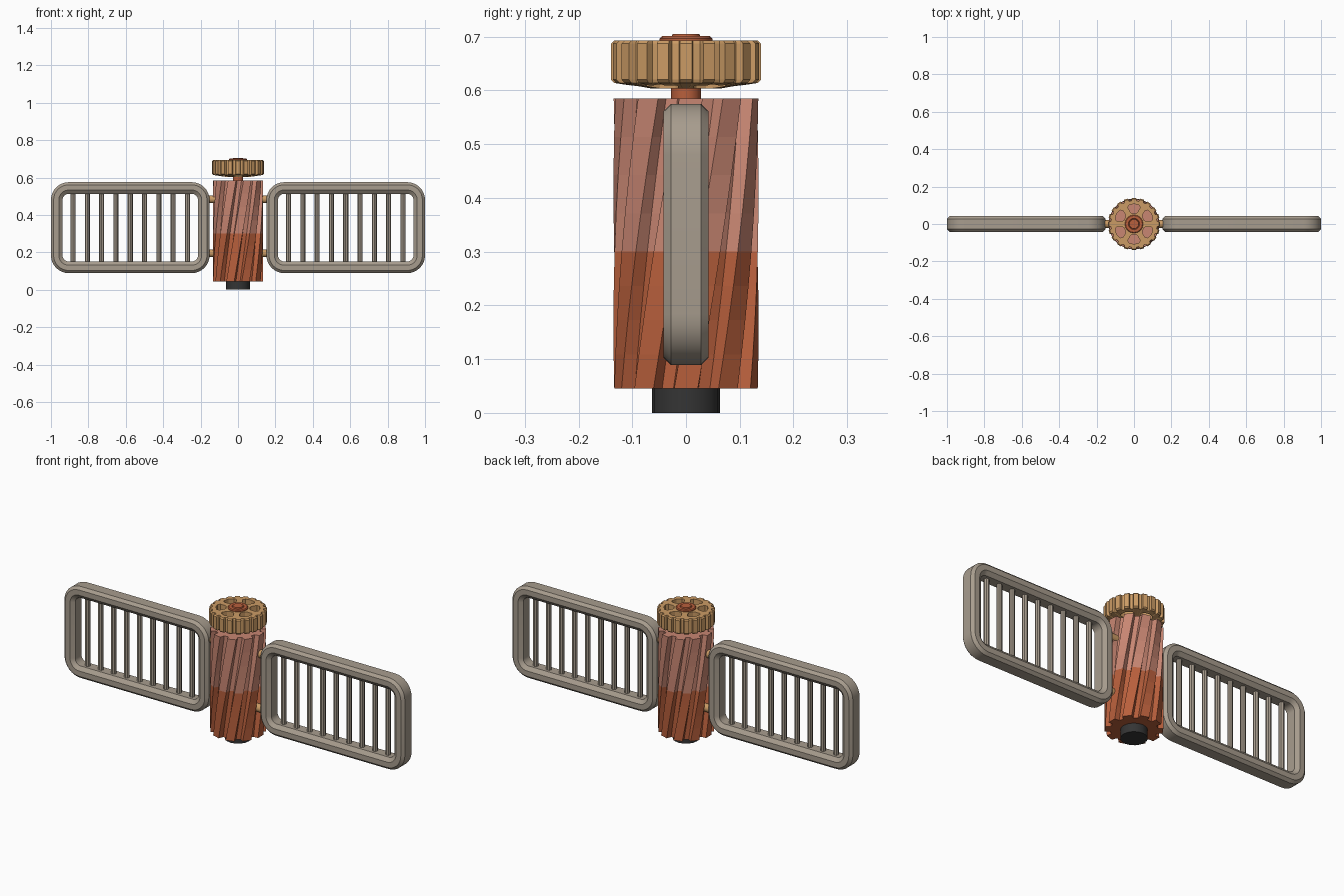
import bpy, bmesh, math
from mathutils import Matrix, Vector

if "Cube" in bpy.data.objects:
    bpy.data.objects.remove(bpy.data.objects["Cube"])


def material(name, rgb):
    m = bpy.data.materials.new(name)
    m.diffuse_color = (*rgb, 1)
    m.use_nodes = True
    m.node_tree.nodes["Principled BSDF"].inputs["Base Color"].default_value = m.diffuse_color
    return m


STONE = material("grey stone", (0.39, 0.335, 0.27))
RUST = material("rust red", (0.48, 0.115, 0.045))
PINK = material("dusty pink", (0.58, 0.24, 0.17))
TAN = material("tan", (0.60, 0.33, 0.13))
BLACK = material("black", (0.035, 0.035, 0.035))


def loft(name, rings, mats, loop=False):
    """Skin equal-length rings of points; cap the ends, or join last to first."""
    bm = bmesh.new()
    rows = [[bm.verts.new(p) for p in ring] for ring in rings]
    n = len(rows[0])
    for k in range(len(rows) if loop else len(rows) - 1):
        a, b = rows[k], rows[(k + 1) % len(rows)]
        for i in range(n):
            j = (i + 1) % n
            bm.faces.new((a[i], a[j], b[j], b[i]))
    if not loop:
        bm.faces.new(rows[0][::-1])
        bm.faces.new(rows[-1])
    bmesh.ops.recalc_face_normals(bm, faces=bm.faces)
    me = bpy.data.meshes.new(name)
    bm.to_mesh(me)
    bm.free()
    for m in mats:
        me.materials.append(m)
    ob = bpy.data.objects.new(name, me)
    bpy.context.collection.objects.link(ob)
    return ob


def smooth(ob, angle=32):
    bpy.ops.object.select_all(action='DESELECT')
    ob.select_set(True)
    bpy.context.view_layer.objects.active = ob
    bpy.ops.object.shade_smooth_by_angle(angle=math.radians(angle))


def polar(r, a, z):
    return (r * math.cos(a), r * math.sin(a), z)


def turned(name, profile, mat, sides=16):
    """Round part about z from (radius, height) pairs."""
    ob = loft(name, [[polar(r, math.tau * i / sides, z) for i in range(sides)]
                     for r, z in profile], [mat])
    smooth(ob)
    return ob


def gear_ring(teeth, r_out, r_in, z, turn=0.0, land=0.26, root=0.16):
    """One gear outline; land and root are tooth tip / valley half-widths in pitches."""
    pts = []
    for t in range(teeth):
        for off, r in ((-land, r_out), (land, r_out), (0.5 - root, r_in), (0.5 + root, r_in)):
            pts.append(polar(r, math.tau * (t + off) / teeth + turn, z))
    return pts


# Base plug and axle
turned("base_plug", [(0.063, 0), (0.063, 0.06)], BLACK)
turned("axle", [(0.028, 0.57), (0.028, 0.64)], RUST)

# Twisted, grooved body in two colours
heights = [0.045 + 0.255 * k / 4 for k in range(4)] + [0.3 + 0.285 * k / 4 for k in range(5)]
body = loft("twisted_body",
            [gear_ring(10, 0.135, 0.110, z, math.radians(40) * (z - 0.045) / 0.54)
             for z in heights], [RUST, PINK])
for f in body.data.polygons:
    f.material_index = 1 if f.center.z > 0.3 else 0

# Toothed wheel on top
wheel = loft("toothed_wheel",
             [gear_ring(20, 0.070, 0.068, 0.604), gear_ring(20, 0.134, 0.124, 0.614),
              gear_ring(20, 0.140, 0.126, 0.620), gear_ring(20, 0.140, 0.126, 0.687),
              gear_ring(20, 0.134, 0.124, 0.693)], [TAN])

# Six rounded windows cut through the wheel
outline = ((0.058, -10), (0.058, 10), (0.066, 17), (0.094, 21), (0.104, 15),
           (0.108, 0), (0.104, -15), (0.094, -21), (0.066, -17))
for k in range(6):
    a = math.radians(90 + 60 * k)
    cutter = loft("window_cutter",
                  [[polar(r, a + math.radians(d), z) for r, d in outline] for z in (0.55, 0.75)],
                  [TAN])
    cutter.hide_render = True
    mod = wheel.modifiers.new("window", 'BOOLEAN')
    mod.operation, mod.solver, mod.object = 'DIFFERENCE', 'EXACT', cutter
    bpy.context.view_layer.objects.active = wheel
    bpy.ops.object.modifier_apply(modifier=mod.name)
    bpy.data.objects.remove(cutter)

# Hub cap
turned("hub_cap", [(0.049, 0.68), (0.049, 0.697), (0.045, 0.701), (0.030, 0.701),
                   (0.027, 0.698), (0.025, 0.705)], RUST)


def rounded_rect(cx, cz, hx, hz, r, y, seg=8):
    pts = []
    for q, (sx, sz) in enumerate(((1, 1), (-1, 1), (-1, -1), (1, -1))):
        for i in range(seg + 1):
            a = math.pi / 2 * (q + i / seg)
            pts.append((cx + sx * (hx - r) + r * math.cos(a), y,
                        cz + sz * (hz - r) + r * math.sin(a)))
    return pts


# Frame cross-section: (inset from outer edge, y)
section = [(0, -0.028), (0.014, -0.042), (0.042, -0.042), (0.062, -0.026)]
section += [(d, -y) for d, y in reversed(section)]

CZ, HX, HZ = 0.332, 0.424, 0.243
for side, word in ((-1, "left"), (1, "right")):
    cx = side * (1 - HX)
    # Barred panel frame
    frame = loft(word + "_frame",
                 [rounded_rect(cx, CZ, HX - d, HZ - d, 0.095 - d, y) for d, y in section],
                 [STONE], loop=True)
    smooth(frame)

    # Upright bars
    for b in range(9):
        bar = turned(f"{word}_bar_{b + 1}",
                     [(0.0135, CZ - HZ + 0.05), (0.0135, CZ + HZ - 0.05)], STONE, 8)
        bar.data.transform(Matrix.Translation(Vector((cx + (b - 4) * 0.0765, 0, 0))))

    # Pins joining frame to body
    for z, level in ((0.195, "lower"), (0.484, "upper")):
        pin = turned(f"{word}_{level}_pin", [(0.021, 0.09), (0.021, 0.18)], TAN, 12)
        pin.data.transform(Matrix.Translation(Vector((0, 0, z)))
                           @ Matrix.Rotation(side * math.pi / 2, 4, 'Y'))
